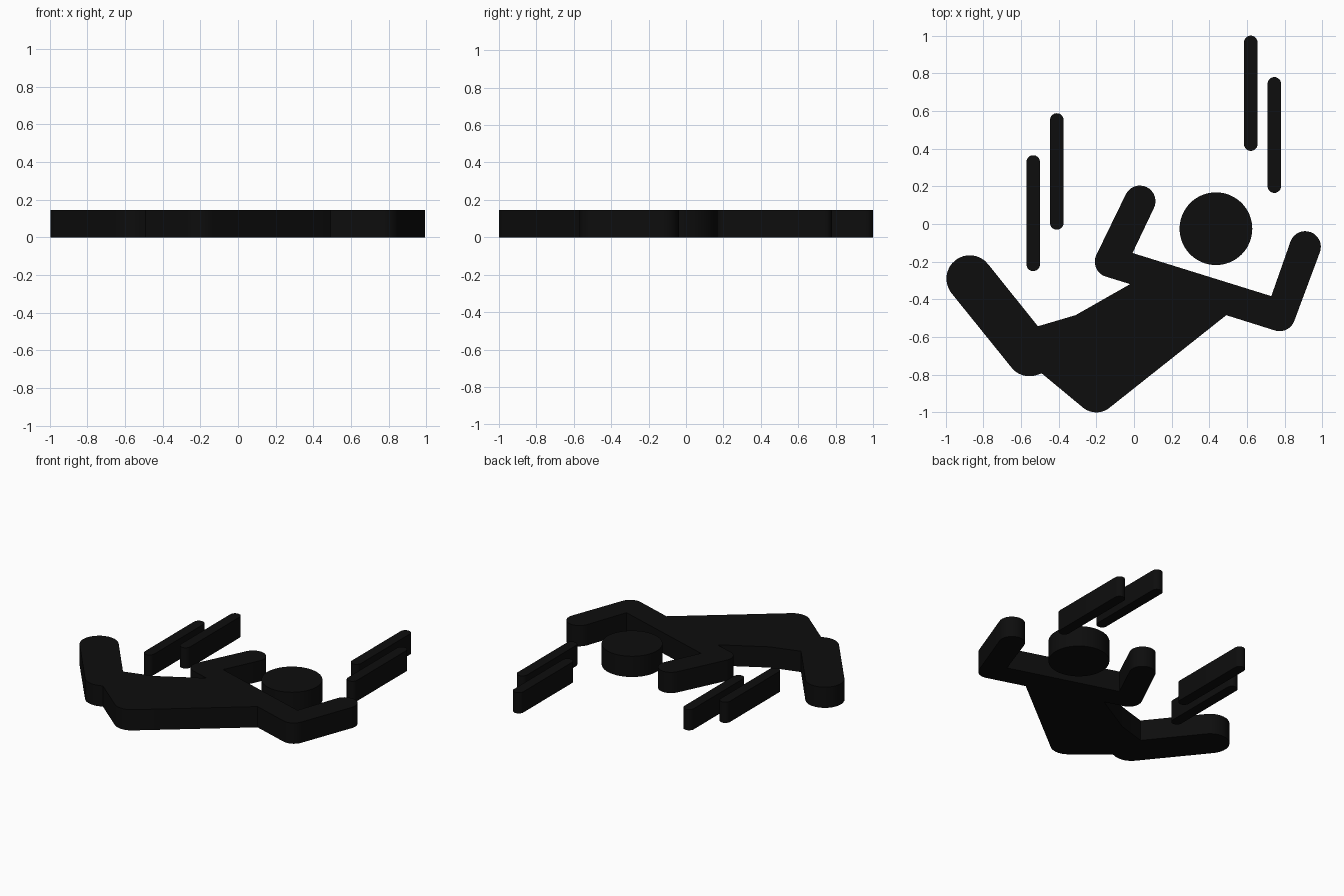
import bpy, bmesh
from math import radians, cos, sin

if "Cube" in bpy.data.objects:
    bpy.data.objects.remove(bpy.data.objects["Cube"])

HEIGHT = 0.145
black = bpy.data.materials.new("black")
black.diffuse_color = (0.004, 0.004, 0.004, 1)
black.use_nodes = True
black.node_tree.nodes["Principled BSDF"].inputs["Base Color"].default_value = black.diffuse_color


def arc(cx, cy, r, a0, a1, steps=16):
    """Points along a counter-clockwise arc, angles in degrees."""
    angles = [radians(a0 + (a1 - a0) * i / steps) for i in range(steps + 1)]
    return [(cx + r * cos(a), cy + r * sin(a)) for a in angles]


def plate(name, outline):
    """Flat outline extruded up from the ground."""
    bm = bmesh.new()
    base = bm.faces.new([bm.verts.new((x, y, 0)) for x, y in outline])
    top = bmesh.ops.extrude_face_region(bm, geom=[base], use_keep_orig=True)["geom"]
    bmesh.ops.translate(bm, vec=(0, 0, HEIGHT),
                        verts=[v for v in top if isinstance(v, bmesh.types.BMVert)])
    bmesh.ops.recalc_face_normals(bm, faces=bm.faces)
    mesh = bpy.data.meshes.new(name)
    bm.to_mesh(mesh)
    bm.free()
    mesh.materials.append(black)
    obj = bpy.data.objects.new(name, mesh)
    bpy.context.collection.objects.link(obj)
    bpy.ops.object.select_all(action='DESELECT')
    obj.select_set(True)
    bpy.context.view_layer.objects.active = obj
    bpy.ops.object.shade_smooth_by_angle(angle=radians(30))


# Falling body: legs, torso and both bent arms in one outline
plate("body",
      arc(-0.872, -0.29, 0.124, 38.7, 218.7)          # foot
      + arc(-0.555, -0.686, 0.122, 218.7, 286.3)      # knee
      + [(-0.49, -0.793)]
      + arc(-0.2, -0.888, 0.112, 232, 308)            # hip
      + [(0.49, -0.484)]
      + arc(0.773, -0.486, 0.083, 253.5, 339.6)       # right elbow
      + arc(0.909, -0.121, 0.083, -20.4, 159.6)       # right hand
      + [(0.729, -0.383), (-0.008, -0.154)]
      + arc(0.031, 0.121, 0.083, -26.2, 153.8)        # left hand
      + arc(-0.125, -0.2, 0.083, 153.8, 253.5)        # left elbow
      + [(-0.02, -0.319), (-0.31, -0.484), (-0.51, -0.543)])

# Head
plate("head", arc(0.435, -0.025, 0.193, 0, 360, 64)[:-1])

# Motion streaks: x, bottom, top
R = 0.036
for i, (x, low, high) in enumerate([(-0.535, -0.25, 0.365), (-0.41, -0.03, 0.588),
                                    (0.62, 0.388, 1.0), (0.745, 0.165, 0.78)]):
    plate(f"motion_streak_{i + 1}",
          arc(x, high - R, R, 0, 180) + arc(x, low + R, R, 180, 360))
